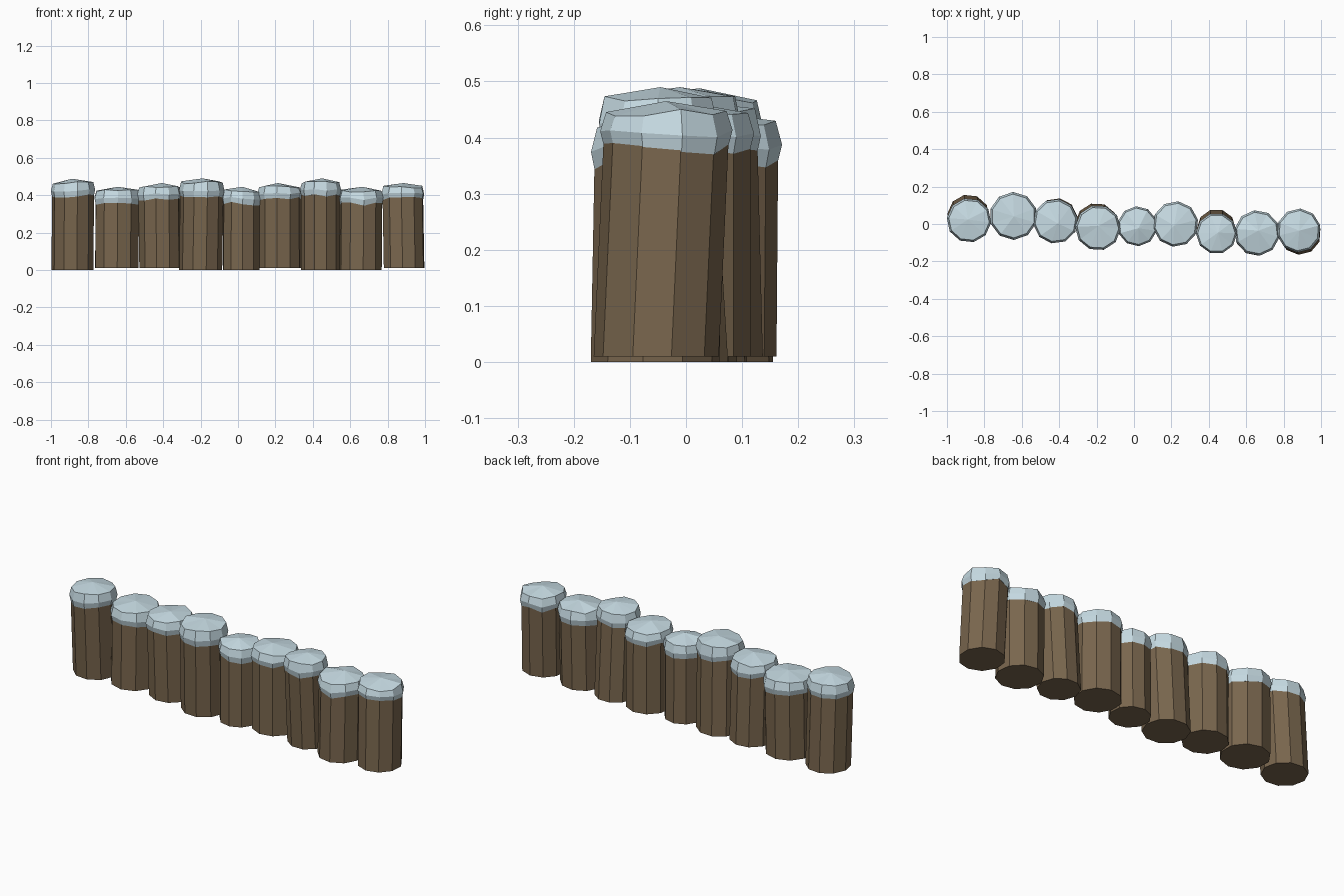
import bpy, bmesh, math, random

if "Cube" in bpy.data.objects:
    bpy.data.objects.remove(bpy.data.objects["Cube"])

random.seed(4)
SIDES = 10


def material(name, rgb):
    m = bpy.data.materials.new(name)
    m.diffuse_color = (*rgb, 1)
    m.use_nodes = True
    m.node_tree.nodes["Principled BSDF"].inputs["Base Color"].default_value = m.diffuse_color
    return m


WOOD = material("brown wood", (0.19, 0.132, 0.075))
SNOW = material("pale blue snow", (0.57, 0.71, 0.77))


def ring(bm, cx, cy, z, r, phase, jitter=None):
    out = []
    for i in range(SIDES):
        a = phase + i * 2 * math.pi / SIDES
        dz = jitter[i] if jitter else 0
        out.append(bm.verts.new((cx + r * math.cos(a), cy + r * math.sin(a), z + dz)))
    return out


def bridge(bm, lower, upper):
    for i in range(SIDES):
        j = (i + 1) % SIDES
        bm.faces.new((lower[i], lower[j], upper[j], upper[i]))


def finish(bm, name, mat):
    bmesh.ops.recalc_face_normals(bm, faces=bm.faces)
    me = bpy.data.meshes.new(name)
    bm.to_mesh(me)
    bm.free()
    me.materials.append(mat)
    bpy.context.collection.objects.link(bpy.data.objects.new(name, me))


def wooden_post(n, bottom, top, r, z0, z1, phase):
    bm = bmesh.new()
    lo = ring(bm, *bottom, z0, r, phase)
    hi = ring(bm, *top, z1, r, phase)
    bm.faces.new(lo[::-1])
    bm.faces.new(hi)
    bridge(bm, lo, hi)
    finish(bm, f"wooden_post_{n}", WOOD)


def snow_cap(n, c, r, z_edge, z_top, phase):
    # Uneven drooping rim, bulging band, shallow faceted crown
    bm = bmesh.new()
    h = z_top - z_edge
    droop = [random.uniform(-0.012, 0.008) for _ in range(SIDES)]
    crown = [random.uniform(-0.007, 0.007) for _ in range(SIDES)]
    rim = ring(bm, *c, z_edge - 0.003, r * 0.955, phase, droop)
    band = ring(bm, *c, z_edge + h * 0.3, r * 1.01, phase, [d * 0.7 for d in droop])
    top = ring(bm, *c, z_edge + h * 0.75, r * 0.92, phase, crown)
    bridge(bm, rim, band)
    bridge(bm, band, top)
    apex = bm.verts.new((c[0] + random.uniform(-0.015, 0.015),
                         c[1] + random.uniform(-0.015, 0.015), z_top))
    under = bm.verts.new((c[0], c[1], z_edge))
    for i in range(SIDES):
        j = (i + 1) % SIDES
        bm.faces.new((top[i], top[j], apex))
        bm.faces.new((rim[j], rim[i], under))
    finish(bm, f"snow_cap_{n}", SNOW)


# Each post: foot x y, cap x y, cap radius, foot z, snow edge z, snow top z
posts = [
    (-0.885, 0.045, -0.882, 0.020, 0.118, 0.00, 0.40, 0.488),
    (-0.648, 0.040, -0.645, 0.043, 0.127, 0.01, 0.36, 0.445),
    (-0.415, 0.025, -0.420, 0.015, 0.119, 0.01, 0.385, 0.465),
    (-0.200, -0.003, -0.193, -0.020, 0.121, 0.00, 0.40, 0.490),
    (0.017, -0.010, 0.018, -0.012, 0.106, 0.00, 0.36, 0.445),
    (0.223, 0.000, 0.222, 0.000, 0.121, 0.01, 0.385, 0.465),
    (0.440, -0.024, 0.441, -0.050, 0.109, 0.00, 0.40, 0.490),
    (0.655, -0.055, 0.658, -0.048, 0.121, 0.00, 0.355, 0.445),
    (0.888, -0.053, 0.881, -0.035, 0.117, 0.01, 0.385, 0.465),
]
for n, (fx, fy, cx, cy, r, z0, ze, zt) in enumerate(posts, 1):
    phase = math.radians(14 + 11 * (9 - n))
    wooden_post(n, (fx, fy), (cx, cy), r * 0.955, z0, ze + 0.02, phase)
    snow_cap(n, (cx, cy), r, ze, zt, phase)
